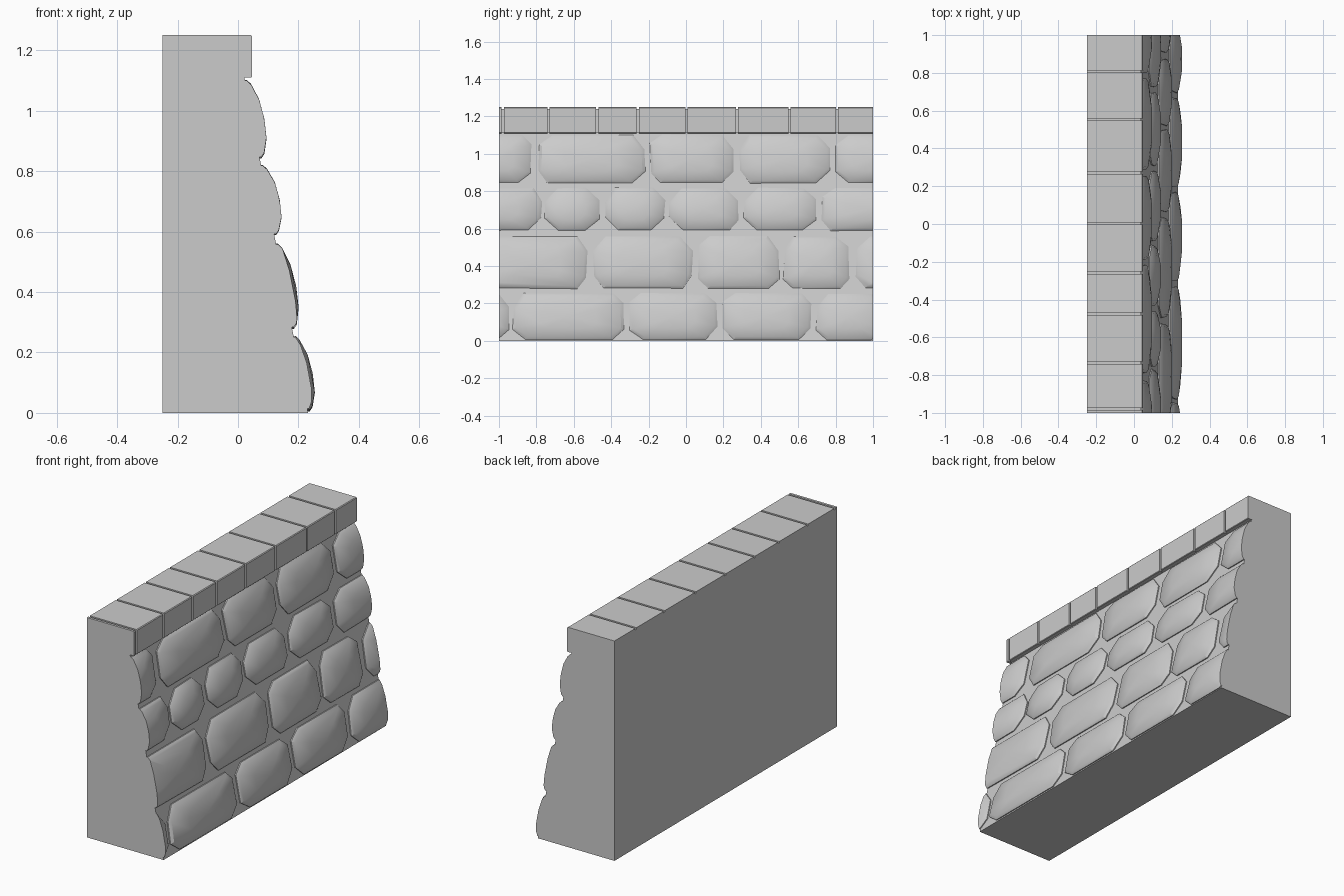
import bpy, bmesh, random
from mathutils import Vector

if "Cube" in bpy.data.objects:
    bpy.data.objects.remove(bpy.data.objects["Cube"])

random.seed(4)


def face_x(z):
    """x of the sloping mortar face at height z"""
    return 0.232 - 0.19 * z


def finish(bm, name, smooth=False):
    bmesh.ops.recalc_face_normals(bm, faces=bm.faces)
    me = bpy.data.meshes.new(name)
    bm.to_mesh(me)
    bm.free()
    ob = bpy.data.objects.new(name, me)
    bpy.context.collection.objects.link(ob)
    if smooth:
        bpy.ops.object.select_all(action='DESELECT')
        ob.select_set(True)
        bpy.context.view_layer.objects.active = ob
        bpy.ops.object.shade_smooth_by_angle(angle=0.5)
    return ob


def extrude_profile(bm, profile, y0, y1):
    """prism along y from an x-z profile"""
    a = [bm.verts.new((x, y0, z)) for x, z in profile]
    b = [bm.verts.new((x, y1, z)) for x, z in profile]
    bm.faces.new(a)
    bm.faces.new(b[::-1])
    n = len(a)
    for i in range(n):
        bm.faces.new((a[i], a[(i + 1) % n], b[(i + 1) % n], b[i]))


def stone_outline(y0, y1, z0, z1):
    """irregular rectangle with cut corners, as (y, z) points"""
    def j():
        return random.uniform(-0.006, 0.006)
    corners = [(y0 + j(), z0 + abs(j())), (y1 + j(), z0 + abs(j())),
               (y1 + j(), z1 + j() / 2), (y0 + j(), z1 + j() / 2)]
    pts = []
    for i, (y, z) in enumerate(corners):
        sy, sz = (1 if i in (0, 3) else -1), (1 if i < 2 else -1)
        cy, cz = random.uniform(0.045, 0.075), random.uniform(0.045, 0.08)
        along, up = (y + sy * cy, z), (y, z + sz * cz)
        pts += [up, along] if i in (0, 2) else [along, up]
    return pts


def add_stone(bm, outline):
    """bulging stone: bevelled rim, domed front, closed back"""
    n = len(outline)
    ys, zs = [p[0] for p in outline], [p[1] for p in outline]
    cy, cz = (min(ys) + max(ys)) / 2, (min(zs) + max(zs)) / 2
    hy, hz = (max(ys) - min(ys)) / 2, (max(zs) - min(zs)) / 2
    rings = []
    for ky, kz, out in ((1, 1, -0.004), (1, 1, 0.006),
                        (1 - 0.016 / hy, 1 - 0.014 / hz, 0.018),
                        (0.5, 0.5, 0.035)):
        ring = []
        for y, z in outline:
            py, pz = cy + (y - cy) * ky, cz + (z - cz) * kz
            ring.append(bm.verts.new((face_x(pz) + out, py, pz)))
        rings.append(ring)
    apex = bm.verts.new((face_x(cz) + 0.040, cy, cz))
    bm.faces.new(rings[0][::-1])
    for a, b in zip(rings, rings[1:]):
        for i in range(n):
            k = (i + 1) % n
            bm.faces.new((a[i], a[k], b[k], b[i]))
    for i in range(n):
        bm.faces.new((rings[-1][i], rings[-1][(i + 1) % n], apex))


# Wall core with a sloping front
bm = bmesh.new()
extrude_profile(bm, [(-0.25, 0), (face_x(0), 0), (face_x(1.115), 1.115), (-0.25, 1.115)], -1, 1)
finish(bm, "wall_core")

# Facing stones in four courses: (bottom, top, [(left, right), ...])
courses = [
    (0.004, 0.253, [(-0.925, -0.33), (-0.305, 0.165), (0.19, 0.665), (0.70, 1.055)]),
    (0.278, 0.558, [(-0.495, 0.035), (0.07, 0.495), (0.525, 0.87), (0.91, 1.47)]),
    (0.588, 0.818, [(-0.75, -0.46), (-0.43, -0.115), (-0.095, 0.275), (0.31, 0.69), (0.725, 1.23)]),
    (0.842, 1.100, [(-0.79, -0.22), (-0.19, 0.255), (0.29, 0.77), (0.80, 1.17)]),
]
bm = bmesh.new()
for z0, z1, spans in courses:
    for y0, y1 in spans:
        outline = stone_outline(y0, y1, z0, z1)
        add_stone(bm, outline)
        if y1 > 1:  # the wall tiles, so the cut stone continues at the other end
            add_stone(bm, [(y - 2, z) for y, z in outline])
# Trim flush with both wall ends
for side in (-1, 1):
    cut = bmesh.ops.bisect_plane(bm, geom=bm.verts[:] + bm.edges[:] + bm.faces[:],
                                 plane_co=Vector((0, side, 0)),
                                 plane_no=Vector((0, side, 0)), clear_outer=True)
    edges = [e for e in cut['geom_cut'] if isinstance(e, bmesh.types.BMEdge)]
    bmesh.ops.edgeloop_fill(bm, edges=edges)
finish(bm, "facing_stones", smooth=True)

# Coping: recessed joint core and the blocks laid over it
bm = bmesh.new()
extrude_profile(bm, [(-0.25, 1.111), (0.037, 1.111), (0.037, 1.241), (-0.25, 1.241)], -1, 1)
finish(bm, "coping_joints")

joints = [-0.98, -0.735, -0.475, -0.258, 0.003, 0.272, 0.553, 0.807]
gap = 0.006
starts = [-1] + [y + gap for y in joints]
ends = [y - gap for y in joints] + [1]
bm = bmesh.new()
for y0, y1 in zip(starts, ends):
    extrude_profile(bm, [(-0.25, 1.11), (0.044, 1.11), (0.047, 1.113),
                         (0.047, 1.246), (0.043, 1.25), (-0.25, 1.25)], y0, y1)
finish(bm, "coping_blocks")
